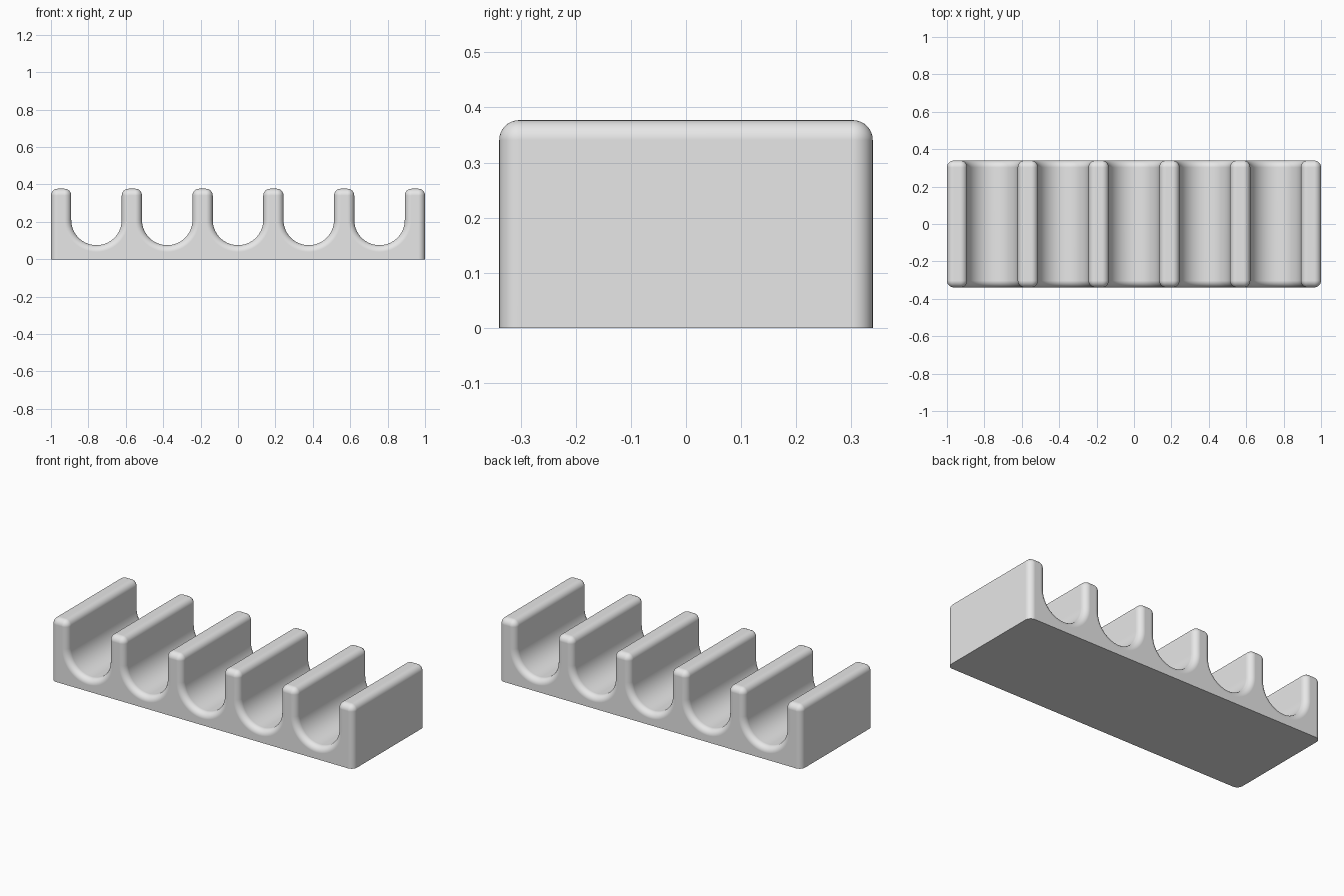
import bpy, bmesh, math

if "Cube" in bpy.data.objects:
    bpy.data.objects.remove(bpy.data.objects["Cube"])

SLOTS, PITCH, SLOT_R = 5, 0.3783, 0.135
HALF_X, HALF_Y, TOP, SLOT_LOW = 1.0, 0.339, 0.377, 0.075
FILLET, ROUND_STEPS, ARC_STEPS = 0.036, 8, 28
ARC_Z = SLOT_LOW + SLOT_R


def arc(cx, cz, r, a0, a1, steps):
    return [(cx + r * math.cos(a), cz + r * math.sin(a))
            for a in (math.radians(a0 + (a1 - a0) * i / steps) for i in range(steps + 1))]


def comb_outline(d):
    """Outline of the comb in x and z, shrunk by d everywhere but the base."""
    pts = [(-HALF_X + d, 0)]
    for i in range(SLOTS + 1):
        # wall with rounded top corners
        centre = (i - SLOTS / 2) * PITCH
        left = -HALF_X if i == 0 else centre - PITCH / 2 + SLOT_R
        right = HALF_X if i == SLOTS else centre + PITCH / 2 - SLOT_R
        pts += arc(left + FILLET, TOP - FILLET, FILLET - d, 180, 90, ROUND_STEPS)
        pts += arc(right - FILLET, TOP - FILLET, FILLET - d, 90, 0, ROUND_STEPS)
        # round slot floor
        if i < SLOTS:
            pts += arc(centre + PITCH / 2, ARC_Z, SLOT_R + d, 180, 360, ARC_STEPS)
    pts.append((HALF_X - d, 0))
    return pts


# Cross-sections from front to back, with rounded rims
half = [(FILLET * (1 - math.cos(t)), HALF_Y - FILLET + FILLET * math.sin(t))
        for t in (math.pi / 2 * k / ROUND_STEPS for k in range(ROUND_STEPS + 1))]
sections = [(d, -y) for d, y in reversed(half)] + half

bm = bmesh.new()
rings = [[bm.verts.new((x, y, z)) for x, z in comb_outline(d)] for d, y in sections]
for a, b in zip(rings, rings[1:]):
    for i in range(len(a)):
        j = (i + 1) % len(a)
        bm.faces.new((a[i], a[j], b[j], b[i]))
bm.faces.new(rings[0])
bm.faces.new(rings[-1])
bmesh.ops.remove_doubles(bm, verts=bm.verts, dist=1e-5)
bmesh.ops.recalc_face_normals(bm, faces=bm.faces)

mesh = bpy.data.meshes.new("slotted_holder")
bm.to_mesh(mesh)
bm.free()
holder = bpy.data.objects.new("slotted_holder", mesh)
bpy.context.collection.objects.link(holder)

grey = bpy.data.materials.new("light grey")
grey.diffuse_color = (0.8, 0.8, 0.8, 1)
grey.use_nodes = True
grey.node_tree.nodes["Principled BSDF"].inputs["Base Color"].default_value = grey.diffuse_color
mesh.materials.append(grey)

# Smooth fillets, flat large faces, sharp base edge
bpy.context.view_layer.objects.active = holder
holder.select_set(True)
bpy.ops.object.shade_smooth_by_angle(angle=math.radians(35))
weighted = holder.modifiers.new("flat_faces", 'WEIGHTED_NORMAL')
weighted.keep_sharp = True
